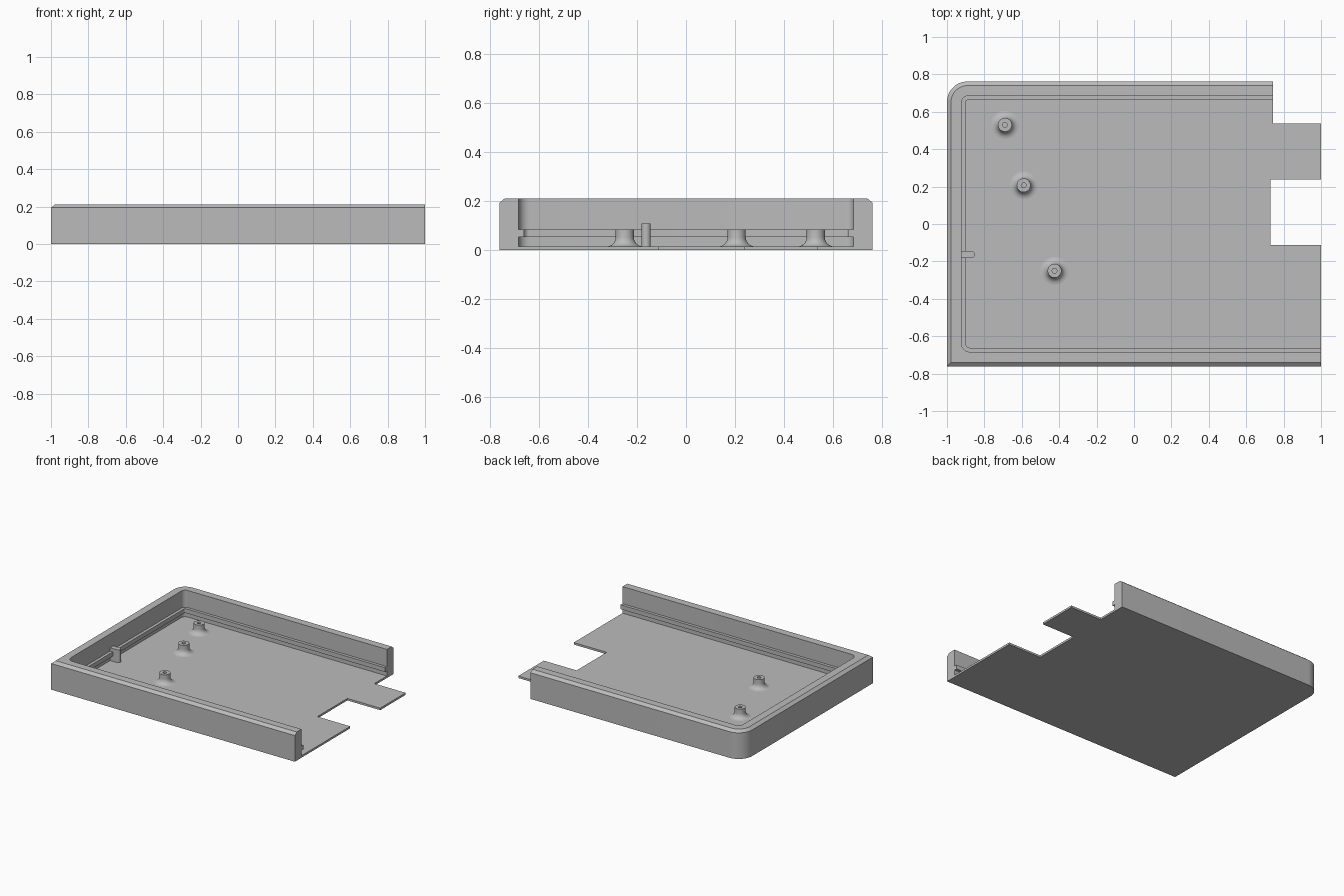
import bpy, bmesh, math
from mathutils import Vector

if "Cube" in bpy.data.objects:
    bpy.data.objects.remove(bpy.data.objects["Cube"])

grey = bpy.data.materials.new("plain grey")
grey.diffuse_color = (0.5, 0.5, 0.5, 1)
grey.use_nodes = True
grey.node_tree.nodes["Principled BSDF"].inputs["Base Color"].default_value = grey.diffuse_color


def finish(name, bm):
    """Turn a bmesh into a smooth-by-angle object."""
    bmesh.ops.remove_doubles(bm, verts=bm.verts, dist=0.0003)
    bmesh.ops.recalc_face_normals(bm, faces=bm.faces)
    me = bpy.data.meshes.new(name)
    bm.to_mesh(me)
    bm.free()
    me.materials.append(grey)
    ob = bpy.data.objects.new(name, me)
    bpy.context.collection.objects.link(ob)
    bpy.ops.object.select_all(action='DESELECT')
    bpy.context.view_layer.objects.active = ob
    ob.select_set(True)
    bpy.ops.object.shade_smooth_by_angle(angle=math.radians(30))
    return ob


def arc(cx, cy, r, a0, a1, n):
    return [(cx + r * math.cos(math.radians(a0 + (a1 - a0) * i / n)),
             cy + r * math.sin(math.radians(a0 + (a1 - a0) * i / n)))
            for i in range(n + 1)]


W, FLOOR, BACK_END = 0.762, 0.015, 0.743


def wall_path(d):
    """Plan of the wall, offset inward by d: front, left side, back."""
    r = 0.123 - d if d > 0.05 else 0      # sharp outside, rounded inside
    pts = [(1, -W + d)]
    pts += arc(-1 + d + r, -W + d + r, r, 270, 180, 8)
    pts += arc(-0.89, W - 0.11, 0.11 - d, 180, 90, 12)
    return pts + [(BACK_END, W - d)]


# Wall section (inward offset, height): inner foot, rib, rim, chamfer, outer foot
section = [(0.078, FLOOR), (0.078, 0.053), (0.1, 0.053), (0.1, 0.085),
           (0.078, 0.085), (0.078, 0.212), (0.022, 0.212), (0, 0.194), (0, 0)]
# Notched right edge of the floor, from back to front
notches = [(BACK_END, 0.537), (1, 0.537), (1, 0.239), (0.73, 0.239),
           (0.73, -0.113), (1, -0.113)]

# Tray: wall and floor as one closed shell
bm = bmesh.new()
rows = [[bm.verts.new((x, y, z)) for x, y in wall_path(d)] for d, z in section]
for a, b in zip(rows, rows[1:]):
    for i in range(len(a) - 1):
        bm.faces.new((a[i], a[i + 1], b[i + 1], b[i]))
top = [bm.verts.new((x, y, FLOOR)) for x, y in notches]
low = [bm.verts.new((x, y, 0)) for x, y in notches]
for i in range(len(top) - 1):
    bm.faces.new((top[i], top[i + 1], low[i + 1], low[i]))
bm.faces.new(rows[0] + top)
bm.faces.new(rows[-1] + low)
bm.faces.new([r[0] for r in rows] + [low[-1], top[-1]])
bm.faces.new([r[-1] for r in rows] + [low[0], top[0]])
finish("tray", bm)

# Standoffs: flared foot, straight neck, drilled top
profile = [(0.075, FLOOR - 0.002)]
profile += [(0.075 - 0.038 * math.sin(t), FLOOR + 0.038 * (1 - math.cos(t)))
            for t in (math.radians(15 * k) for k in range(7))]
profile += [(0.037, 0.085), (0.013, 0.085), (0.013, 0.03), (0, 0.03)]
for k, (cx, cy) in enumerate([(-0.69, 0.53), (-0.59, 0.207), (-0.425, -0.25)]):
    bm = bmesh.new()
    vs = [bm.verts.new((cx + r, cy, z)) for r, z in profile]
    edges = [bm.edges.new(e) for e in zip(vs, vs[1:])]
    bmesh.ops.spin(bm, geom=vs + edges, cent=(cx, cy, 0), axis=(0, 0, 1),
                   angle=math.tau, steps=32)
    finish("standoff_%d" % (k + 1), bm)

# Locating peg on the left wall, with a rounded nose
bm = bmesh.new()
plan = [(-0.93, -0.182)] + arc(-0.869, -0.163, 0.019, -90, 90, 12) + [(-0.93, -0.144)]
face = bm.faces.new([bm.verts.new((x, y, FLOOR - 0.002)) for x, y in plan])
ext = bmesh.ops.extrude_face_region(bm, geom=[face])
bmesh.ops.translate(bm, vec=Vector((0, 0, 0.11 - FLOOR + 0.002)),
                    verts=[g for g in ext["geom"] if isinstance(g, bmesh.types.BMVert)])
if not face.is_valid or len(bm.faces) < len(plan) + 2:
    bm.faces.new([v for v in bm.verts][:len(plan)])
finish("locating_peg", bm)
